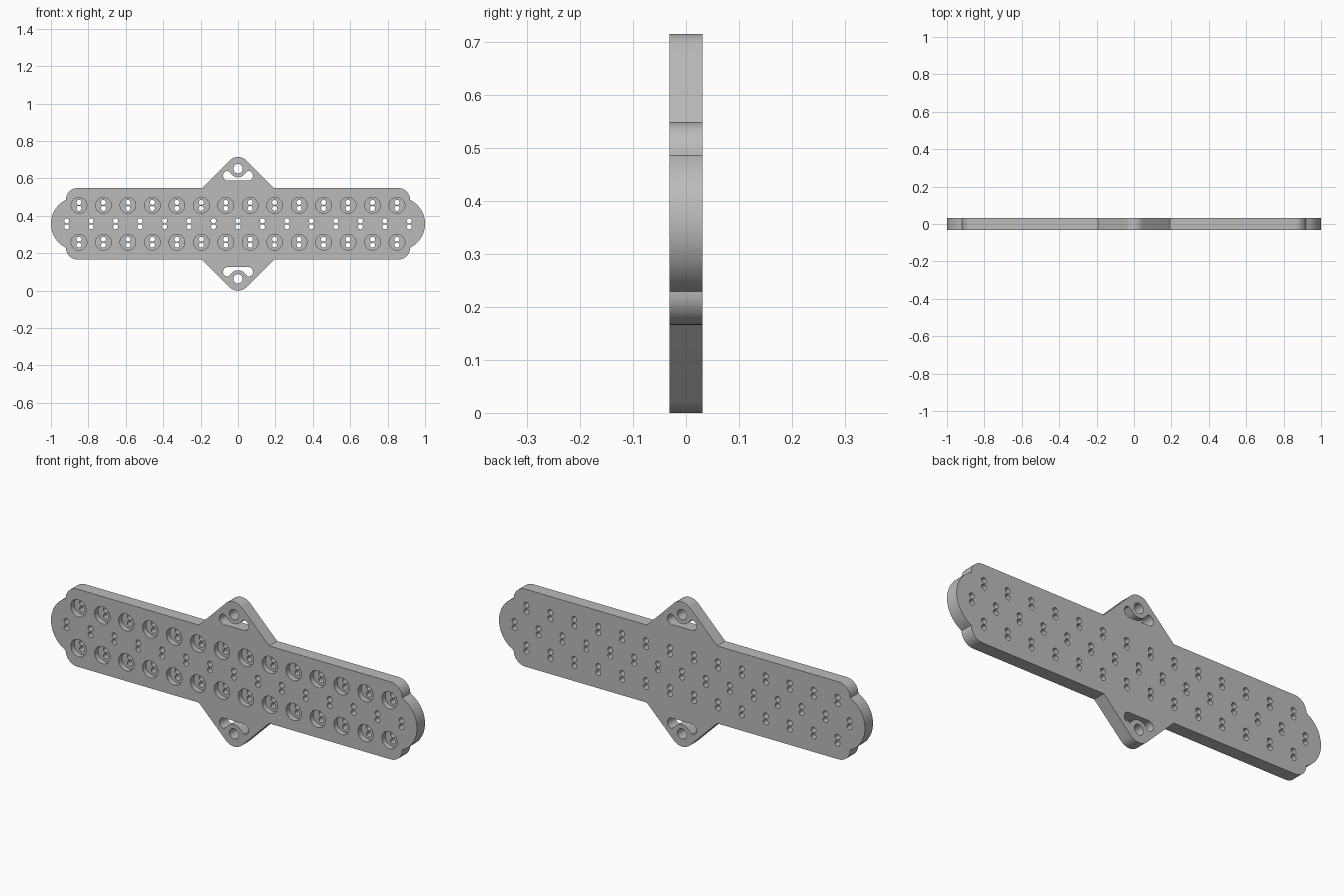
import bpy, bmesh
from math import sin, cos, radians

if "Cube" in bpy.data.objects:
    bpy.data.objects.remove(bpy.data.objects["Cube"])

MID = 0.3575      # height of the plate's centre line
HALF = 0.0315     # half the plate thickness
PITCH = 0.1308    # spacing of the hole columns
TIP = 0.2945      # lug hole distance from the centre line

grey = bpy.data.materials.new("plain grey")
grey.use_nodes = True
colour = (0.5, 0.5, 0.5, 1)
grey.diffuse_color = colour
grey.node_tree.nodes["Principled BSDF"].inputs["Base Color"].default_value = colour


def arc(cx, cz, r, start, end, n):
    angles = [radians(start + (end - start) * i / n) for i in range(n + 1)]
    return [(cx + r * cos(a), cz + r * sin(a)) for a in angles]


def circle(cx, cz, r, n=24):
    return arc(cx, cz, r, 0, 360, n)[:-1]


def prism(name, loops, front, back):
    """Extrude closed x-z outlines from y = front to y = back."""
    bm = bmesh.new()
    for loop in loops:
        face = bm.faces.new([bm.verts.new((x, front, MID + z)) for x, z in loop])
        new = bmesh.ops.extrude_face_region(bm, geom=[face])["geom"]
        moved = [v for v in new if isinstance(v, bmesh.types.BMVert)]
        bmesh.ops.translate(bm, verts=moved, vec=(0, back - front, 0))
    bmesh.ops.remove_doubles(bm, verts=bm.verts, dist=0.0001)
    bmesh.ops.recalc_face_normals(bm, faces=bm.faces)
    mesh = bpy.data.meshes.new(name)
    bm.to_mesh(mesh)
    bm.free()
    mesh.materials.append(grey)
    obj = bpy.data.objects.new(name, mesh)
    bpy.context.collection.objects.link(obj)
    return obj


def cut(target, cutter):
    mod = target.modifiers.new("cut", "BOOLEAN")
    mod.operation, mod.solver, mod.object = "DIFFERENCE", "EXACT", cutter
    bpy.ops.object.select_all(action="DESELECT")
    bpy.context.view_layer.objects.active = target
    target.select_set(True)
    bpy.ops.object.modifier_apply(modifier=mod.name)
    bpy.data.objects.remove(cutter)


# Plate outline: one quarter (end bulge, corner, lug tip), mirrored twice
quarter = arc(0.8575, 0, 0.1425, 0, 64.4, 16)
quarter += arc(0.857, 0.1285, 0.063, 0, 90, 10)
quarter += [(0.192, 0.1915)] + arc(0, TIP, 0.063, 45, 90, 8)
upper = quarter + [(-x, z) for x, z in quarter[-2::-1]]
outline = upper + [(x, -z) for x, z in upper[-2:0:-1]]
plate = prism("mounting_plate", [outline], -HALF, HALF)

# Round recesses on the front, in two rows
columns = [(i - 6.5) * PITCH for i in range(14)]
centres = [(x, z) for x in columns for z in (-0.0985, 0.0985)]
cut(plate, prism("recess_cutter", [circle(x, z, 0.042, 40) for x, z in centres],
                 -HALF - 0.02, -HALF + 0.027))

# Paired through holes in the recesses and along the centre line
centres += [((i - 7) * PITCH, 0) for i in range(15)]
holes = [circle(x, z + dz, 0.0135, 20) for x, z in centres for dz in (-0.016, 0.016)]

# Lug holes, and slots that curve around them
SLOT, R = 0.257, 0.026
neck = arc(0, TIP, 0.046, 228, 312, 14)
slot = arc(-0.054, SLOT, R, 90, 270, 12) + arc(0.054, SLOT, R, -90, 90, 12)
slot += [(x, min(z, SLOT + R)) for x, z in reversed(neck)]
for side in (1, -1):
    holes.append(circle(0, side * TIP, 0.025, 32))
    holes.append([(x, side * z) for x, z in slot])
cut(plate, prism("hole_cutter", holes, -0.1, 0.1))

bpy.ops.object.shade_smooth_by_angle(angle=radians(30))
